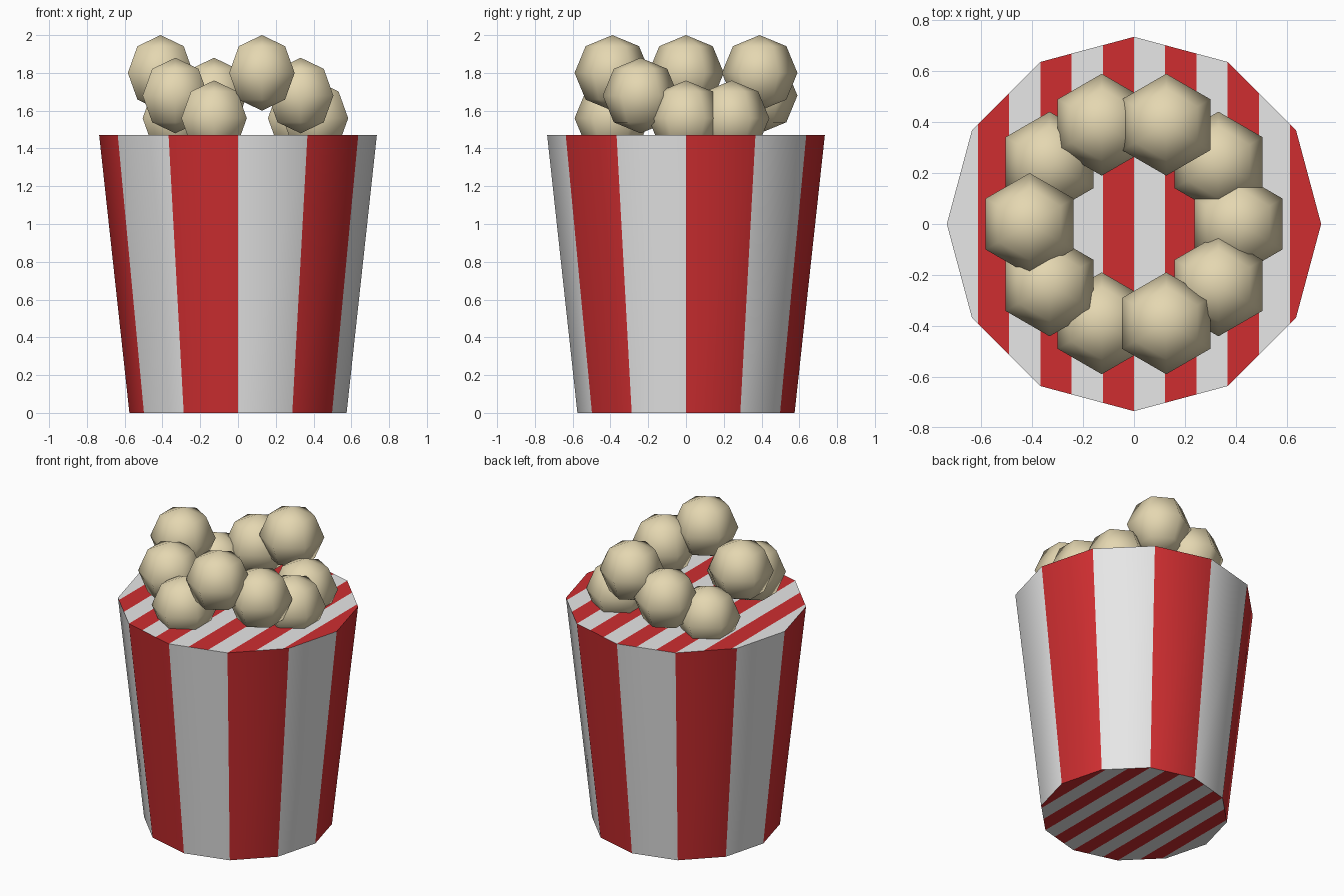
import bpy, bmesh
from math import radians, cos, sin, pi
from mathutils import Vector

cube = bpy.data.objects.get("Cube")
if cube:
    bpy.data.objects.remove(cube, do_unlink=True)


def material(name, rgb):
    mat = bpy.data.materials.new(name)
    mat.use_nodes = True
    mat.diffuse_color = (*rgb, 1)
    mat.node_tree.nodes["Principled BSDF"].inputs["Base Color"].default_value = (*rgb, 1)
    return mat


white = material("stripe_white", (0.8, 0.8, 0.8))
red = material("stripe_red", (0.62, 0.027, 0.03))
cream = material("popcorn_cream", (0.78, 0.68, 0.44))

SIDES = 12
BOTTOM, TOP, HEIGHT = 0.575, 0.735, 1.47


def add_object(name, bm, mats, smooth):
    mesh = bpy.data.meshes.new(name)
    for face in bm.faces:
        face.smooth = smooth
    bm.to_mesh(mesh)
    bm.free()
    for mat in mats:
        mesh.materials.append(mat)
    obj = bpy.data.objects.new(name, mesh)
    bpy.context.collection.objects.link(obj)
    return obj


def ring(bm, radius, z):
    return [bm.verts.new((radius * cos(2 * pi * i / SIDES), radius * sin(2 * pi * i / SIDES), z))
            for i in range(SIDES)]


# Tapered tub wall, one colour per panel
bm = bmesh.new()
low, high = ring(bm, BOTTOM, 0), ring(bm, TOP, HEIGHT)
for i in range(SIDES):
    j = (i + 1) % SIDES
    panel = bm.faces.new((low[i], low[j], high[j], high[i]))
    panel.material_index = 1 - i % 2
add_object("tub_wall", bm, (white, red), True)


# Flat end cut into straight stripes that run front to back
def striped_end(name, radius, z, facing_up):
    bm = bmesh.new()
    loop = ring(bm, radius, z)
    bm.faces.new(loop if facing_up else loop[::-1])
    width = 2 * radius / SIDES
    for k in range(1, SIDES):
        bmesh.ops.bisect_plane(bm, geom=bm.verts[:] + bm.edges[:] + bm.faces[:], dist=1e-5,
                               plane_co=(k * width - radius, 0, 0), plane_no=(1, 0, 0))
    for face in bm.faces:
        face.material_index = int((face.calc_center_median().x + radius) / width) % 2
    add_object(name, bm, (white, red), False)


striped_end("tub_top", TOP, HEIGHT, True)
striped_end("tub_base", BOTTOM, 0, False)

# Ring of popcorn balls at three heights, starting on the left side
LOW, MID, HIGH = 1.56, 1.68, 1.8
levels = (LOW, LOW, HIGH, MID, LOW, HIGH, MID, LOW, HIGH, MID)
for i, z in enumerate(levels):
    angle = radians(36 * i)
    bm = bmesh.new()
    bmesh.ops.create_uvsphere(bm, u_segments=6, v_segments=4, radius=0.2)
    ball = add_object(f"popcorn_{i + 1}", bm, (cream,), True)
    ball.location = Vector((0.41 * cos(angle), 0.41 * sin(angle), z))
